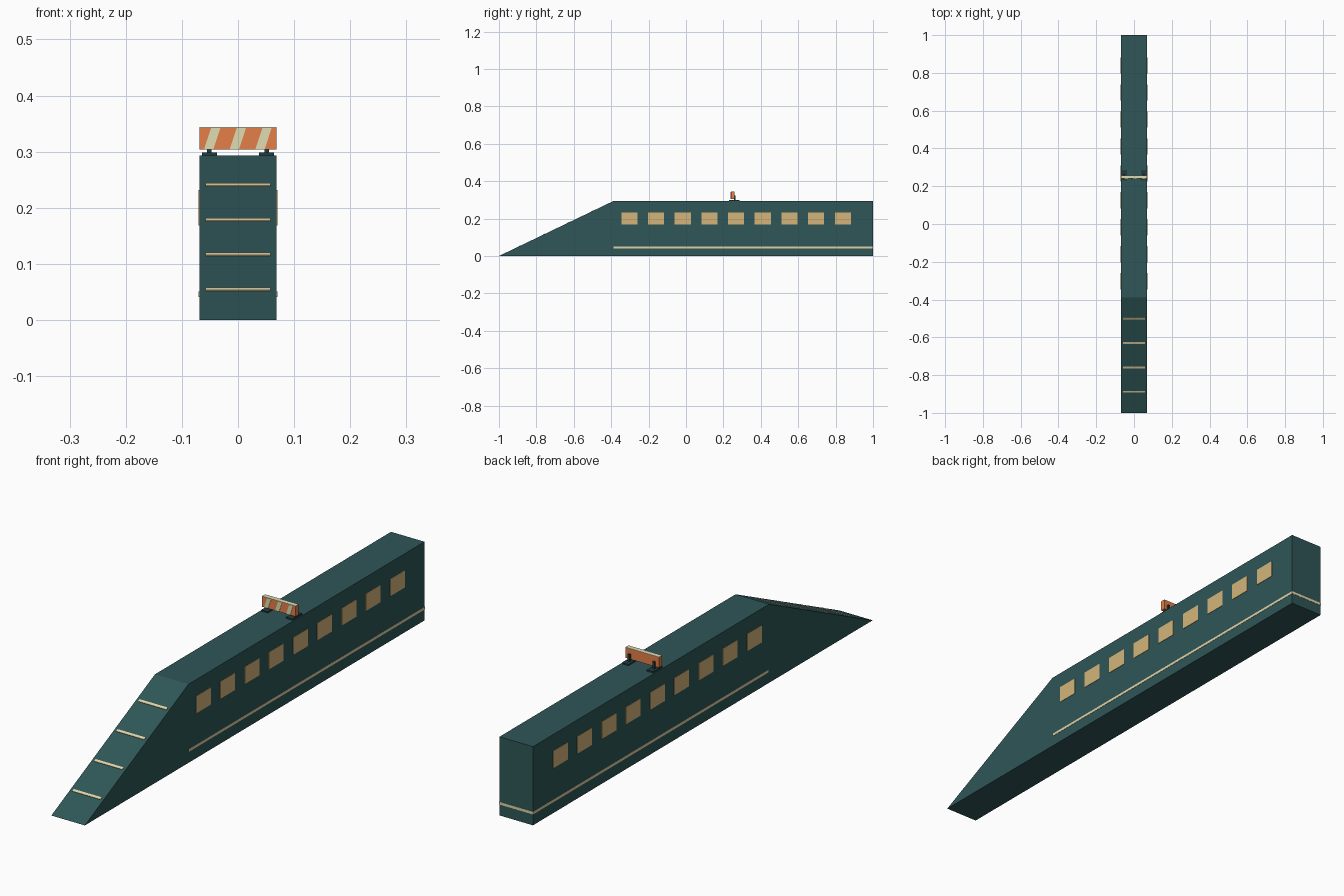
import bpy
import math

if "Cube" in bpy.data.objects:
    bpy.data.objects.remove(bpy.data.objects["Cube"])

HALF_W = 0.069          # half width of the body
RAMP_Y, TOP_Z = -0.39, 0.293
BACK_Y = 0.999


def material(name, rgb):
    m = bpy.data.materials.new(name)
    m.diffuse_color = (*rgb, 1.0)
    m.use_nodes = True
    m.node_tree.nodes["Principled BSDF"].inputs["Base Color"].default_value = m.diffuse_color
    return m


GREEN = material("deep_green", (0.028, 0.093, 0.095))
DARK = material("dark_slate", (0.015, 0.048, 0.052))
AMBER = material("warm_window", (0.66, 0.46, 0.195))
TRIM = material("trim_cream", (0.75, 0.65, 0.39))
PALE = material("pale_cream", (0.74, 0.72, 0.44))
ORANGE = material("orange", (0.78, 0.21, 0.065))


def prism(name, profile, axis, lo, hi, mat):
    """Extrude a 2D profile along x (profile is y,z) or along y (profile is x,z)."""
    n = len(profile)
    verts = [(t, a, b) if axis == "x" else (a, t, b)
             for t in (lo, hi) for a, b in profile]
    sides = [(i, (i + 1) % n, n + (i + 1) % n, n + i) for i in range(n)]
    faces = [tuple(reversed(range(n))), tuple(range(n, 2 * n))] + sides
    if axis == "y":
        faces = [tuple(reversed(f)) for f in faces]
    mesh = bpy.data.meshes.new(name)
    mesh.from_pydata(verts, [], faces)
    mesh.materials.append(mat)
    obj = bpy.data.objects.new(name, mesh)
    bpy.context.collection.objects.link(obj)
    return obj


def box(name, x, y, z, mat):
    return prism(name, [(y[0], z[0]), (y[1], z[0]), (y[1], z[1]), (y[0], z[1])],
                 "x", x[0], x[1], mat)


# Long body with a sloped front
prism("body", [(-1, 0), (BACK_Y, 0), (BACK_Y, TOP_Z), (RAMP_Y, TOP_Z)],
      "x", -HALF_W, HALF_W, GREEN)

# Windows and lower trim stripe on both sides
for side, s in (("right", 1), ("left", -1)):
    xs = sorted((s * (HALF_W - 0.002), s * (HALF_W + 0.0015)))
    for i in range(9):
        y = -0.303 + i * 0.1427
        box(f"window_{side}_{i + 1}", xs, (y - 0.043, y + 0.043), (0.168, 0.232), AMBER)
    xs = sorted((s * (HALF_W - 0.002), s * (HALF_W + 0.001)))
    box(f"trim_stripe_{side}", xs, (-0.387, BACK_Y), (0.041, 0.051), TRIM)
box("trim_stripe_back", (-HALF_W - 0.001, HALF_W + 0.001), (BACK_Y - 0.002, 1.0),
    (0.041, 0.051), TRIM)

# Cross strips lying on the slope
angle = math.atan2(TOP_Z, RAMP_Y + 1)
ca, sa = math.cos(angle), math.sin(angle)
for i in range(4):
    y = -0.888 + i * 0.1293
    z = (y + 1) * math.tan(angle)
    corners = [(-0.005, -0.002), (0.005, -0.002), (0.005, 0.002), (-0.005, 0.002)]
    prism(f"ramp_strip_{i + 1}",
          [(y + u * ca - v * sa, z + u * sa + v * ca) for u, v in corners],
          "x", -0.058, 0.058, TRIM)

# Barrier board on the roof with a pale top edge
Z0, Z1 = 0.304, 0.342
box("barrier_board", (-HALF_W, HALF_W), (0.24, 0.258), (Z0, Z1), ORANGE)
box("barrier_top_edge", (-HALF_W, HALF_W), (0.24, 0.258), (Z1, Z1 + 0.0015), PALE)

# Slanted stripes on the front of the board
for i in range(3):
    x = -0.0605 + i * 0.0457
    prism(f"barrier_stripe_{i + 1}",
          [(x, Z0), (x + 0.0165, Z0), (x + 0.029, Z1), (x + 0.0125, Z1)],
          "y", 0.239, 0.241, PALE)

# Posts and feet behind and under the board
for side, x in (("left", -0.051), ("right", 0.051)):
    box(f"barrier_post_{side}", (x - 0.004, x + 0.004), (0.257, 0.265),
        (TOP_Z, 0.324), DARK)
    box(f"barrier_foot_{side}", (x - 0.0135, x + 0.0135), (0.229, 0.285),
        (TOP_Z - 0.001, 0.298), DARK)
